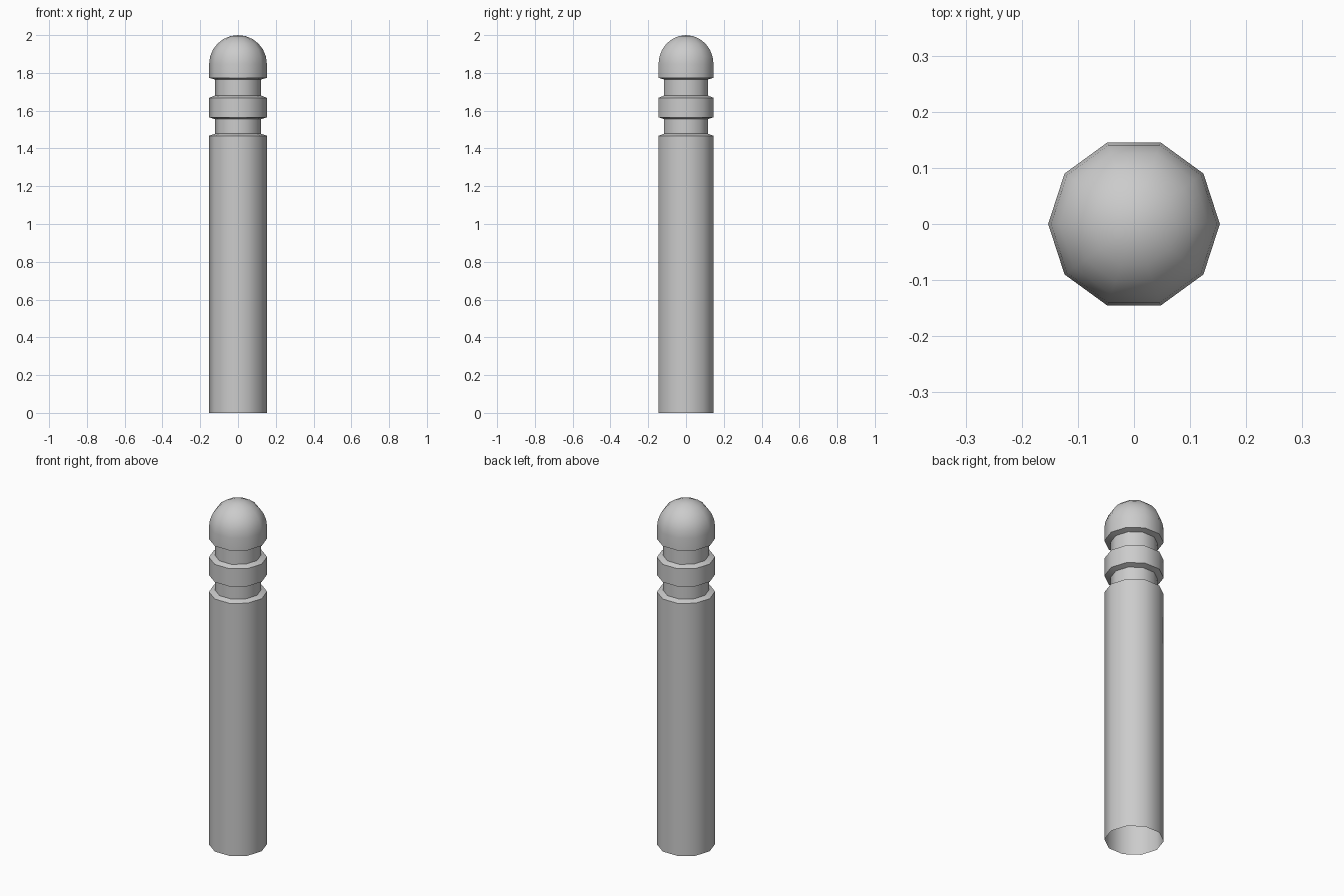
import bpy, bmesh, math

if "Cube" in bpy.data.objects:
    bpy.data.objects.remove(bpy.data.objects["Cube"])

SIDES = 10
R, NECK = 0.153, 0.122     # outer and groove radii
DOME_Z = 2.0 - R           # centre of the domed cap


def lathe(name, profile):
    """Spin (radius, z) points into a ten-sided shell; radius 0 makes a pole."""
    bm = bmesh.new()
    rings = []
    for r, z in profile:
        if r < 1e-6:
            rings.append([bm.verts.new((0, 0, z))] * SIDES)
        else:
            rings.append([bm.verts.new((r * math.cos(2 * math.pi * i / SIDES),
                                        r * math.sin(2 * math.pi * i / SIDES), z))
                          for i in range(SIDES)])
    for low, high in zip(rings, rings[1:]):
        for i in range(SIDES):
            j = (i + 1) % SIDES
            corners = [low[i], low[j], high[j], high[i]]
            bm.faces.new(list(dict.fromkeys(corners)))
    bmesh.ops.recalc_face_normals(bm, faces=bm.faces)
    mesh = bpy.data.meshes.new(name)
    bm.to_mesh(mesh)
    bm.free()
    obj = bpy.data.objects.new(name, mesh)
    bpy.context.collection.objects.link(obj)
    bpy.ops.object.select_all(action='DESELECT')
    obj.select_set(True)
    bpy.context.view_layer.objects.active = obj
    bpy.ops.object.shade_smooth_by_angle(angle=math.radians(40))
    return obj


# Shaft, open at the base, with two grooves around a raised band
profile = [(R, 0), (R, 1.467), (NECK, 1.478),
           (NECK, 1.555), (R, 1.565),
           (R, 1.668), (NECK, 1.68),
           (NECK, 1.765), (R, 1.774)]

# Domed cap
STEPS = 6
for k in range(STEPS):
    a = math.pi / 2 * k / STEPS
    profile.append((R * math.cos(a), DOME_Z + R * math.sin(a)))
profile.append((0, 2.0))

lathe("bollard_post", profile)
